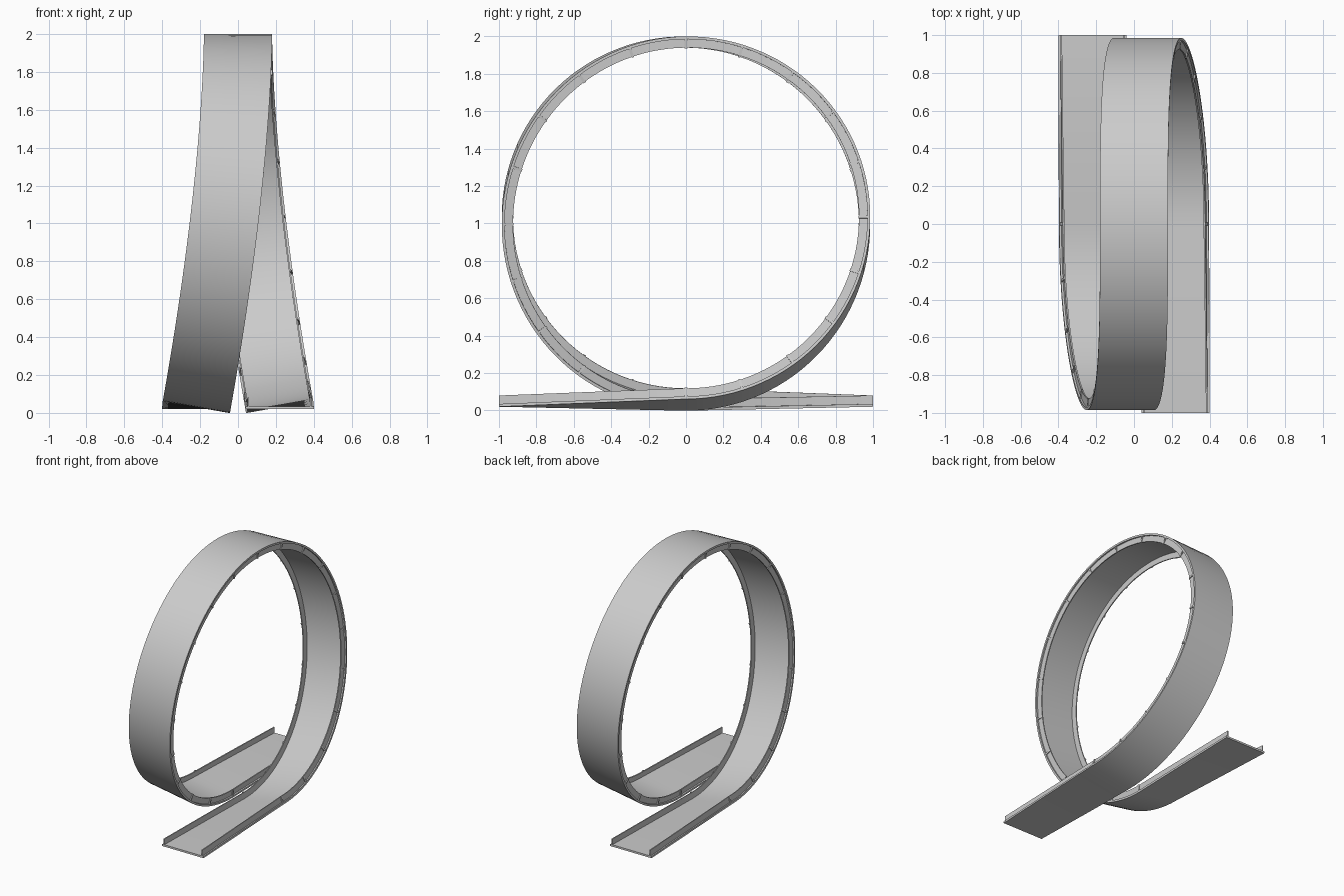
import bpy, bmesh, math
from mathutils import Vector

if "Cube" in bpy.data.objects:
    bpy.data.objects.remove(bpy.data.objects["Cube"])

R, CZ, OFF, POW = 0.985, 1.015, 0.22, 1.6
SLOPE = OFF * POW / 2


def path(t):
    """Track frame: t<0 entry straight, 0..1 loop, t>1 exit straight."""
    if t < 0 or t > 1:
        k = -t if t < 0 else t - 1            # distance from loop bottom
        sg = 1 if t < 0 else -1
        p = Vector((sg * OFF, -sg * k, 0.03 - 0.01 * k))
        w = Vector((1, 0, sg * SLOPE * (1 - k)))
        tan = Vector((0, 1, sg * 0.01))
    else:
        a = 2 * math.pi * t
        sg = 1 if t <= 0.5 else -1
        u = (1 + math.cos(a)) / 2             # 1 at bottom, 0 at top
        fz = -sg * SLOPE * u ** (POW - 1)
        p = Vector((sg * OFF * u ** POW, R * math.sin(a), CZ - R * math.cos(a)))
        w = Vector((1, 0, -fz))
        tan = Vector((fz * math.sin(a), math.cos(a), math.sin(a)))
    w.normalize()
    tan.normalize()
    return p, w, w.cross(tan).normalized(), tan


def sweep(bm, profile, frames):
    rings = [[bm.verts.new(p + w * x + n * h) for x, h in profile]
             for p, w, n, _ in frames]
    m = len(profile)
    for a, b in zip(rings, rings[1:]):
        for i in range(m):
            j = (i + 1) % m
            bm.faces.new((a[i], a[j], b[j], b[i]))
    bm.faces.new(rings[0])
    bm.faces.new(rings[-1])


def finish(bm, name):
    bmesh.ops.recalc_face_normals(bm, faces=bm.faces)
    me = bpy.data.meshes.new(name)
    bm.to_mesh(me)
    bm.free()
    ob = bpy.data.objects.new(name, me)
    bpy.context.collection.objects.link(ob)
    bpy.context.view_layer.objects.active = ob
    ob.select_set(True)
    bpy.ops.object.shade_smooth_by_angle(angle=math.radians(30))
    ob.select_set(False)


# channel cross-section: thin floor with side lips and upright walls
half = [(0.18, 0), (0.18, 0.015), (0.169, 0.015), (0.169, 0.06),
        (0.161, 0.06), (0.161, 0.015)]
channel = half + [(-x, h) for x, h in reversed(half)]

ts = [-1 + i / 16 for i in range(16)]
ts += [i / 120 for i in range(121)]
ts += [1 + i / 16 for i in range(1, 17)]
bm = bmesh.new()
sweep(bm, channel, [path(t) for t in ts])
finish(bm, "loop_track")

# small ribs bracing the walls around the loop
bm = bmesh.new()
for i in range(21):
    p, w, n, tan = path(i / 20)
    for s in (-1, 1):
        rib = [(s * 0.165, 0.013), (s * 0.178, 0.013), (s * 0.172, 0.064),
               (s * 0.165, 0.064)]
        sweep(bm, rib, [(p + tan * d, w, n, tan) for d in (-0.007, 0.007)])
finish(bm, "wall_ribs")
